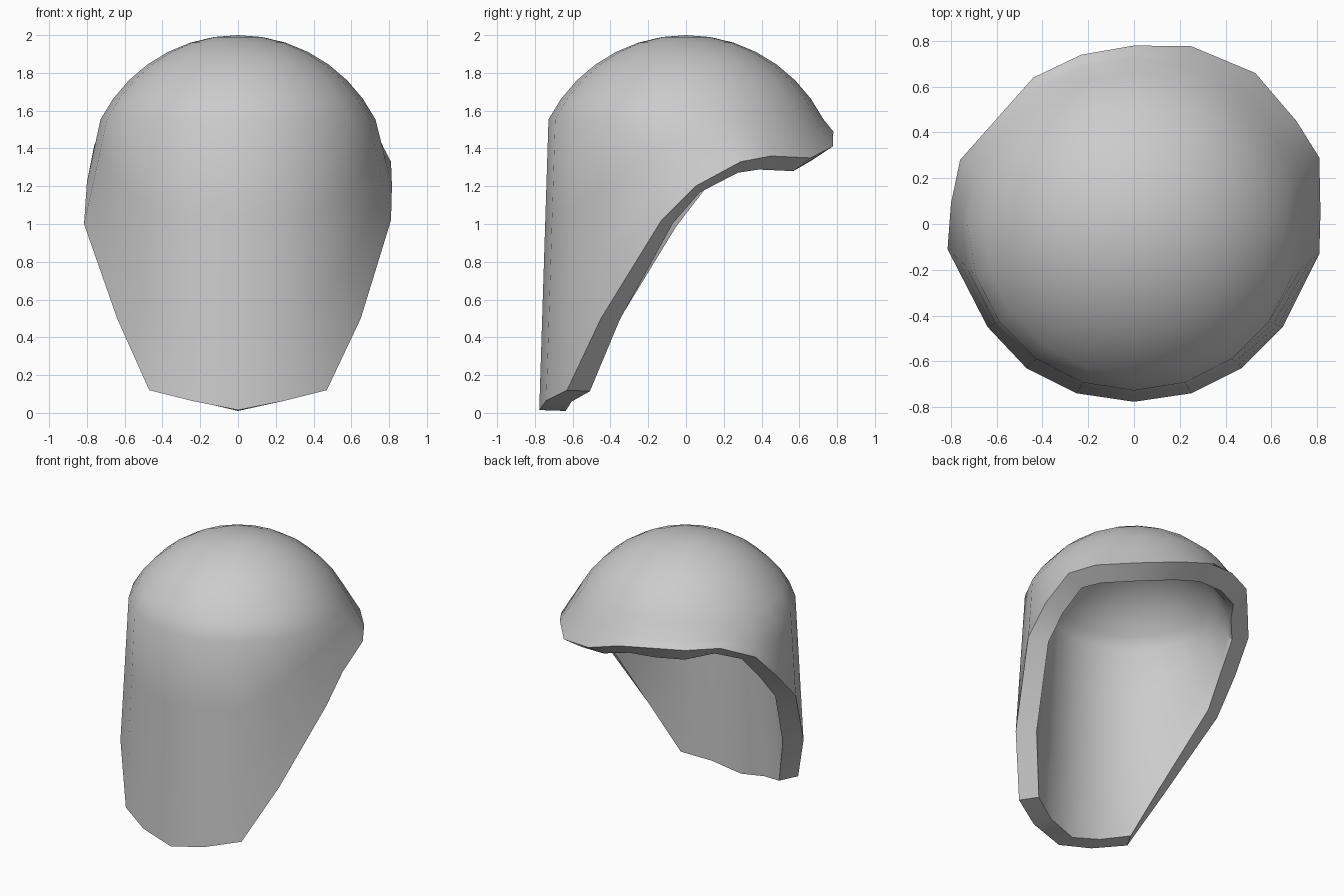
import bpy, bmesh
from math import sin, cos, pi
from mathutils import Vector

if "Cube" in bpy.data.objects:
    bpy.data.objects.remove(bpy.data.objects["Cube"])

R, CZ = 0.817, 1.183      # dome sphere radius and centre height
N, ROWS, WALL = 20, 7, 3  # sides, dome rings, wall rows

# Lower rim (x, y, z): front middle, round the right to the back, then the left
RIM = [
    (0, -.777, .015), (.25, -.74, .065), (.47, -.63, .12), (.65, -.45, .5),
    (.81, -.13, 1.02), (.815, .05, 1.2), (.81, .29, 1.33), (.71, .45, 1.36),
    (.53, .66, 1.35), (.25, .777, 1.41),
    (0, .78, 1.49), (-.23, .74, 1.52), (-.44, .64, 1.52), (-.6, .46, 1.51),
    (-.76, .28, 1.42), (-.80, .09, 1.22), (-.815, -.11, 1.0),
    (-.64, -.45, .5), (-.47, -.63, .12), (-.25, -.74, .065),
]

bm = bmesh.new()

# Dome rings every 9 degrees down from the top
rings = []
for i in range(1, ROWS + 1):
    t = i * pi / 20
    rings.append([Vector((R * sin(t) * sin(2 * pi * j / N),
                          -R * sin(t) * cos(2 * pi * j / N),
                          CZ + R * cos(t))) for j in range(N)])

# Wall rows running straight from the last dome ring to the rim
base = rings[-1]
for k in range(1, WALL + 1):
    rings.append([base[j].lerp(Vector(RIM[j]), k / WALL) for j in range(N)])

# Skin the rings
top = bm.verts.new((0, 0, CZ + R))
verts = [[bm.verts.new(p) for p in ring] for ring in rings]
for j in range(N):
    n = (j + 1) % N
    bm.faces.new((top, verts[0][j], verts[0][n]))
    for a, b in zip(verts, verts[1:]):
        bm.faces.new((a[j], b[j], b[n], a[n]))

bmesh.ops.recalc_face_normals(bm, faces=bm.faces)
if sum(f.normal.dot(f.calc_center_median() - Vector((0, 0, 1))) for f in bm.faces) < 0:
    bmesh.ops.reverse_faces(bm, faces=bm.faces)
mesh = bpy.data.meshes.new("domed_shell")
bm.to_mesh(mesh)
bm.free()
shell = bpy.data.objects.new("domed_shell", mesh)
bpy.context.collection.objects.link(shell)

# Wall thickness, inward
solid = shell.modifiers.new("thickness", 'SOLIDIFY')
solid.thickness = 0.14
solid.offset = -1
bpy.context.view_layer.objects.active = shell
shell.select_set(True)
bpy.ops.object.modifier_apply(modifier=solid.name)
bpy.ops.object.shade_smooth_by_angle(angle=0.6)
